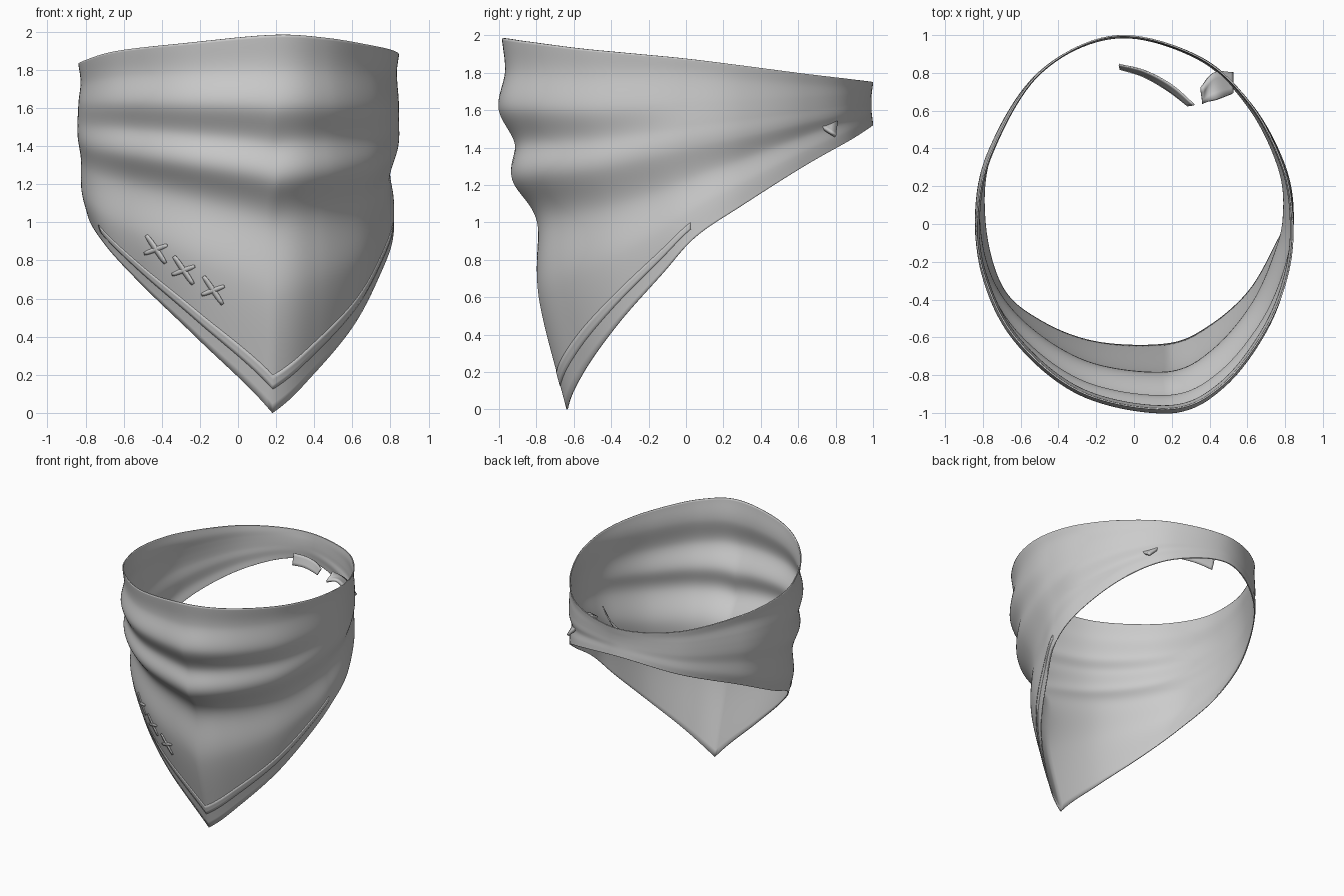
import bpy, bmesh, math
from mathutils import Vector
from mathutils.bvhtree import BVHTree

if "Cube" in bpy.data.objects:
    bpy.data.objects.remove(bpy.data.objects["Cube"])


def spline(keys, t, closed=False):
    """Catmull-Rom through keys at whole-number parameters."""
    n = len(keys) - 1
    i = min(max(int(t), 0), n - 1)
    f = t - i
    b, c = Vector(keys[i]), Vector(keys[i + 1])
    a = Vector(keys[i - 1]) if i > 0 else Vector(keys[-2]) if closed else 2 * b - c
    d = Vector(keys[i + 2]) if i + 2 <= n else Vector(keys[1]) if closed else 2 * c - b
    return 0.5 * (2 * b + (c - a) * f + (2 * a - 5 * b + 4 * c - d) * f * f
                  + (3 * b - a - 3 * c + d) * f ** 3)


def sheet(name, rows, thickness):
    """Cloth patch from a grid of points, given a thickness."""
    m = len(rows[0])
    verts = [p for row in rows for p in row]
    faces = [(i * m + j, i * m + j + 1, (i + 1) * m + j + 1, (i + 1) * m + j)
             for i in range(len(rows) - 1) for j in range(m - 1)]
    mesh = bpy.data.meshes.new(name)
    mesh.from_pydata(verts, [], faces)
    bm = bmesh.new()
    bm.from_mesh(mesh)
    bmesh.ops.remove_doubles(bm, verts=bm.verts, dist=0.0005)
    bmesh.ops.recalc_face_normals(bm, faces=bm.faces)
    bm.to_mesh(mesh)
    bm.free()
    ob = bpy.data.objects.new(name, mesh)
    bpy.context.collection.objects.link(ob)
    solid = ob.modifiers.new("thickness", 'SOLIDIFY')
    solid.thickness = thickness
    solid.offset = 0
    bpy.ops.object.select_all(action='DESELECT')
    ob.select_set(True)
    bpy.context.view_layer.objects.active = ob
    bpy.ops.object.shade_smooth_by_angle(angle=0.7)
    return verts, faces


# Rim and hem stations, from the front point round the right side and back
RIM = [(.18, -.98, 1.983), (.46, -.86, 1.968), (.69, -.57, 1.93), (.81, -.28, 1.902),
       (.84, 0, 1.875), (.79, .30, 1.838), (.62, .63, 1.795), (.34, .885, 1.765),
       (-.1, .995, 1.75), (-.5, .80, 1.765), (-.75, .39, 1.80), (-.83, .05, 1.825),
       (-.80, -.25, 1.85), (-.63, -.60, 1.90), (-.28, -.89, 1.94), (.18, -.98, 1.983)]
HEM = [(.18, -.635, 0), (.4, -.54, .21), (.605, -.36, .46), (.74, -.13, .72),
       (.81, .05, .92), (.79, .30, 1.09), (.62, .63, 1.30), (.345, .885, 1.445),
       (-.1, .995, 1.52), (-.5, .80, 1.41), (-.75, .39, 1.24), (-.79, .02, 1.06),
       (-.70, -.33, .89), (-.5, -.51, .67), (-.2, -.625, .38), (.18, -.635, 0)]
# Fold profiles: (fraction down the cloth, outward bulge)
FRONT = [(0, 0), (.09, .015), (.19, .085), (.285, .03), (.38, .078), (.495, -.017), (.7, .045), (1, 0)]
RIGHT = [(0, 0), (.1, -.008), (.25, .006), (.37, .012), (.49, .012), (.67, -.028), (.85, -.005), (1, 0)]
BACK = [(0, 0), (.14, -.004), (.28, -.008), (.43, -.01), (.57, -.01), (.71, -.008), (.86, -.004), (1, 0)]
LEFT = [(0, 0), (.12, -.006), (.25, .01), (.37, .022), (.49, .026), (.65, .016), (.85, .022), (1, 0)]
FOLDS = [(0, FRONT), (4, RIGHT), (8, BACK), (11, LEFT), (15, FRONT)]


def fold(u, k):
    for (u0, p0), (u1, p1) in zip(FOLDS, FOLDS[1:]):
        if u <= u1:
            a, b, f = spline(p0, k), spline(p1, k), (u - u0) / (u1 - u0)
            s = f * f * (3 - 2 * f)
            return a.x + (b.x - a.x) * (f + s) / 2, a.y + (b.y - a.y) * (f + s) / 2


def cloth(u, k, lift=0):
    v, bulge = fold(u, k)
    top = spline(RIM, u, True)
    hem = spline(HEM, u, True)
    hem.z = spline(HEM, u).z          # keeps the sharp front point
    out = Vector((top.x, top.y, 0)).normalized()
    return top.lerp(hem, v) + out * (bulge + lift)


def cloth_at(u, v, lift):
    lo, hi = 4, 7
    for _ in range(20):
        mid = (lo + hi) / 2
        lo, hi = (mid, hi) if fold(u, mid)[0] < v else (lo, mid)
    return cloth(u, lo, lift)


# Folded neck scarf
NU, NK = 180, 84
verts, faces = sheet("scarf", [[cloth(15 * i / NU, 7 * j / NK) for j in range(NK + 1)]
                               for i in range(NU + 1)], 0.008)
tree = BVHTree.FromPolygons(verts, faces)

# Raised hem trim, meeting at the front point
us = sorted(set([12 + 6.9 * i / 90 for i in range(91)] + [15.0]))
sheet("hem_trim", [[cloth_at(u if u <= 15 else u - 15, .90 + .037 * j / 3, .003)
                    for j in range(4)] for u in us], 0.008)


# Crossed stitches laid onto the front
def stitch(name, a, b, width):
    a, b = Vector(a), Vector(b)
    side = Vector((-(b - a).y, (b - a).x)).normalized() * width / 2
    rows = []
    for i in range(9):
        t = i / 8
        w = 1 - 0.4 * abs(2 * t - 1) ** 3
        row = []
        for s in (-1, 0, 1):
            p = a.lerp(b, t) + side * (s * w)
            hit = tree.ray_cast(Vector((p.x, -2, p.y)), Vector((0, 1, 0)))[0]
            row.append(hit + Vector((0, -.007 - .002 * (s == 0), 0)))
        rows.append(row)
    sheet(name, rows, 0.008)


for n, (x, z) in enumerate([(-.43, .86), (-.285, .75), (-.13, .645)]):
    stitch(f"stitch_long_{n}", (x - .05, z + .072), (x + .05, z - .075), .026)
    stitch(f"stitch_short_{n}", (x - .06, z - .025), (x + .058, z + .02), .024)


# Loose tie ends at the back: ribbons between two edge curves
def ribbon(name, edge_a, edge_b, thickness):
    n = len(edge_a) - 1
    rows = []
    for i in range(8 * n + 1):
        a, b = spline(edge_a, i / 8), spline(edge_b, i / 8)
        rows.append([a.lerp(b, j / 4) for j in range(5)])
    sheet(name, rows, thickness)


ribbon("tie_strip",
       [(-.08, .845, 1.63), (.06, .81, 1.65), (.20, .735, 1.67), (.32, .63, 1.69)],
       [(-.075, .82, 1.54), (.05, .78, 1.57), (.18, .705, 1.60), (.285, .625, 1.63)], 0.008)
ribbon("tie_tail",
       [(.36, .72, 1.64), (.42, .80, 1.56), (.52, .80, 1.46)],
       [(.36, .64, 1.59), (.44, .66, 1.61), (.52, .69, 1.53)], 0.02)
